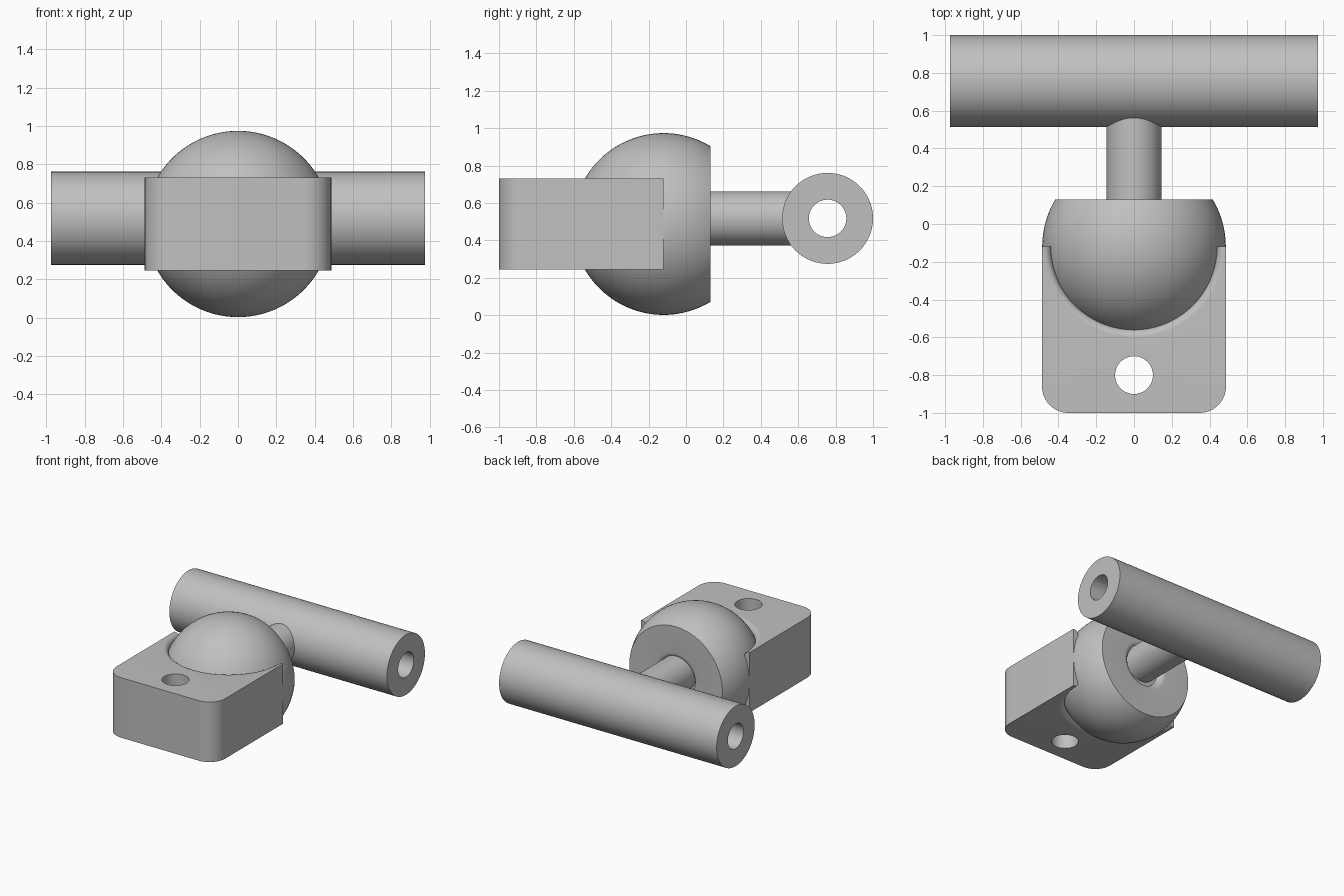
import bpy, bmesh
from math import sin, cos, pi, radians, asin
from mathutils import Matrix, Vector

if "Cube" in bpy.data.objects:
    bpy.data.objects.remove(bpy.data.objects["Cube"], do_unlink=True)

# One plain grey for the whole model
grey = bpy.data.materials.new("satin grey")
grey.use_nodes = True
colour = (0.53, 0.53, 0.53, 1)
grey.diffuse_color = colour
grey.node_tree.nodes["Principled BSDF"].inputs["Base Color"].default_value = colour

ALONG_X = Matrix.Rotation(pi / 2, 4, "Y")
ALONG_Y = Matrix.Rotation(-pi / 2, 4, "X")
UP = Matrix.Identity(4)


def finish(bm, name):
    """Turn a bmesh into a named grey object."""
    bmesh.ops.recalc_face_normals(bm, faces=bm.faces)
    mesh = bpy.data.meshes.new(name)
    bm.to_mesh(mesh)
    bm.free()
    mesh.materials.append(grey)
    obj = bpy.data.objects.new(name, mesh)
    bpy.context.collection.objects.link(obj)
    return obj


def smooth(obj):
    bpy.ops.object.select_all(action="DESELECT")
    obj.select_set(True)
    bpy.context.view_layer.objects.active = obj
    bpy.ops.object.shade_smooth_by_angle(angle=radians(30))


def lathe(name, profile, place, axis=UP, closed=False, steps=96):
    """Spin (radius, height) points round an axis through place."""
    bm = bmesh.new()
    verts = [bm.verts.new((r, 0, h)) for r, h in profile]
    pairs = list(zip(verts, verts[1:]))
    if closed:
        pairs.append((verts[-1], verts[0]))
    edges = [bm.edges.new(p) for p in pairs]
    bmesh.ops.spin(bm, geom=verts + edges, cent=(0, 0, 0), axis=(0, 0, 1),
                   angle=2 * pi, steps=steps)
    bmesh.ops.remove_doubles(bm, verts=bm.verts, dist=1e-5)
    bm.transform(Matrix.Translation(place) @ axis)
    return finish(bm, name)


def flare(inner, top, size, steps=8):
    """Rounded lip that opens outward until it meets a flat face."""
    arc = [i * pi / 2 / steps for i in range(steps + 1)]
    return [(inner + size * (1 - cos(t)), top - size * (1 - sin(t))) for t in arc]


def cut(target, cutter):
    mod = target.modifiers.new("cut", "BOOLEAN")
    mod.operation = "DIFFERENCE"
    mod.solver = "EXACT"
    mod.object = cutter
    bpy.context.view_layer.objects.active = target
    bpy.ops.object.modifier_apply(modifier=mod.name)
    bpy.data.objects.remove(cutter, do_unlink=True)


centre = Vector((0, -0.12, 0.488))
radius, half_height, flat = 0.486, 0.243, 0.25

# Ball: sphere with a flat back and a lipped recess round the stem
end = asin(flat / radius)
angles = [-pi / 2 + i * (end + pi / 2) / 40 for i in range(41)]
profile = [(radius * cos(a), radius * sin(a)) for a in angles]
profile[0] = (0, -radius)
lip = flare(0.15, flat, 0.05)
profile += lip[::-1] + [(0, lip[0][1])]
smooth(lathe("ball", profile, centre, ALONG_Y))

# Stem and cross bar
bar_centre = Vector((0, 0.757, 0.518))
stem = [(0, 0), (0.145, 0), (0.145, 0.54), (0, 0.54)]
smooth(lathe("stem", stem, (0, 0.08, bar_centre.z), ALONG_Y))
bar = [(0.1, -0.975), (0.243, -0.975), (0.243, 0.975), (0.1, 0.975)]
smooth(lathe("cross_bar", bar, bar_centre, ALONG_X, closed=True))

# Mounting block with two rounded front corners
front, back = -1.0, centre.y
bm = bmesh.new()
bmesh.ops.create_cube(bm, size=1)
bmesh.ops.scale(bm, vec=(0.974, back - front, 2 * half_height), verts=bm.verts)
bmesh.ops.translate(bm, vec=(0, (front + back) / 2, centre.z), verts=bm.verts)
corners = [e for e in bm.edges
           if all(v.co.y < front + 0.01 for v in e.verts)
           and abs(e.verts[0].co.x - e.verts[1].co.x) < 0.01]
bmesh.ops.bevel(bm, geom=corners, offset=0.14, segments=12, profile=0.5,
                affect="EDGES")
block = finish(bm, "mounting_block")

# Bolt hole, then the rounded lips of the socket above and below
hole = [(0, -0.5), (0.1, -0.5), (0.1, 0.5), (0, 0.5)]
cut(block, lathe("hole_cutter", hole, (0, -0.8, centre.z), steps=64))
lip = flare(0.44, half_height, 0.04)
plug = [(0, lip[0][1])] + lip + [(lip[-1][0], 0.35), (0, 0.35)]
for side in (1, -1):
    shape = [(r, side * h) for r, h in plug]
    cut(block, lathe("lip_cutter", shape, centre))
smooth(block)
